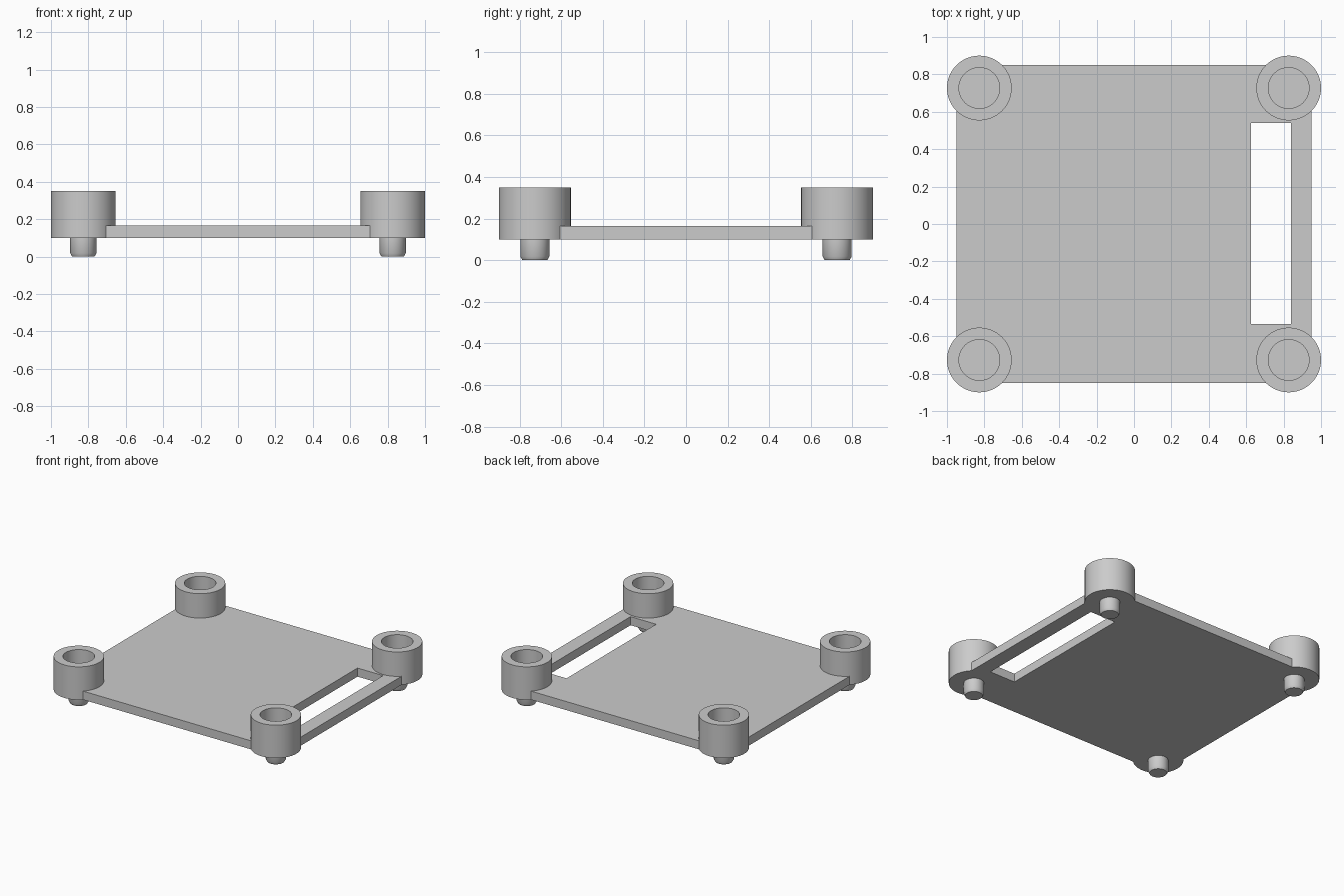
import bpy
import bmesh
import math

cube = bpy.data.objects.get("Cube")
if cube:
    bpy.data.objects.remove(cube, do_unlink=True)

grey = bpy.data.materials.new("plain grey")
grey.use_nodes = True
COLOUR = (0.6, 0.6, 0.6, 1)
grey.diffuse_color = COLOUR
grey.node_tree.nodes["Principled BSDF"].inputs["Base Color"].default_value = COLOUR

BASE, PLATE_TOP, POST_TOP = 0.1, 0.165, 0.35
POST_X, POST_Y, POST_R = 0.827, 0.727, 0.173


def add_object(name, bm):
    bmesh.ops.recalc_face_normals(bm, faces=bm.faces)
    mesh = bpy.data.meshes.new(name)
    bm.to_mesh(mesh)
    bm.free()
    mesh.materials.append(grey)
    obj = bpy.data.objects.new(name, mesh)
    bpy.context.collection.objects.link(obj)
    return obj


def lathe(name, profile, x, y, segments=64):
    """Spin a closed (radius, height) profile around a vertical axis."""
    bm = bmesh.new()
    verts = [bm.verts.new((r, 0, z)) for r, z in profile]
    edges = [bm.edges.new(pair) for pair in zip(verts, verts[1:])]
    bmesh.ops.spin(bm, geom=verts + edges, axis=(0, 0, 1), cent=(0, 0, 0),
                   angle=math.tau, steps=segments, use_merge=True)
    bmesh.ops.remove_doubles(bm, verts=bm.verts, dist=0.0001)
    obj = add_object(name, bm)
    obj.location = (x, y, 0)
    bpy.ops.object.select_all(action="DESELECT")
    obj.select_set(True)
    bpy.context.view_layer.objects.active = obj
    bpy.ops.object.shade_smooth_by_angle(angle=math.radians(30))


# Base plate: a three by three grid whose slot cell is left open
xs = (-0.95, 0.625, 0.84, 0.95)
ys = (-0.85, -0.535, 0.54, 0.85)
bm = bmesh.new()
grid = [[bm.verts.new((x, y, BASE)) for y in ys] for x in xs]
for i in range(3):
    for j in range(3):
        if (i, j) != (1, 1):
            bm.faces.new((grid[i][j], grid[i + 1][j],
                          grid[i + 1][j + 1], grid[i][j + 1]))
top = bmesh.ops.extrude_face_region(bm, geom=bm.faces[:])["geom"]
bmesh.ops.translate(bm, vec=(0, 0, PLATE_TOP - BASE),
                    verts=[v for v in top if isinstance(v, bmesh.types.BMVert)])
# Trim the corners so they stay inside the posts
corners = [e for e in bm.edges
           if all(abs(v.co.x) > 0.94 and abs(v.co.y) > 0.84 for v in e.verts)]
bmesh.ops.bevel(bm, geom=corners, offset=0.03, segments=1, affect="EDGES")
add_object("base_plate", bm)

# Corner posts: chamfered peg below, blind socket above
post_profile = [(0, 0), (0.06, 0), (0.07, 0.018), (0.07, BASE),
                (POST_R, BASE), (POST_R, POST_TOP),
                (0.109, POST_TOP), (0.109, 0.2), (0, 0.2)]
for side, sx in (("left", 1), ("right", -1)):
    for end, sy in (("front", -1), ("back", 1)):
        lathe(f"{end}_{side}_post", post_profile, sx * POST_X, sy * POST_Y)
